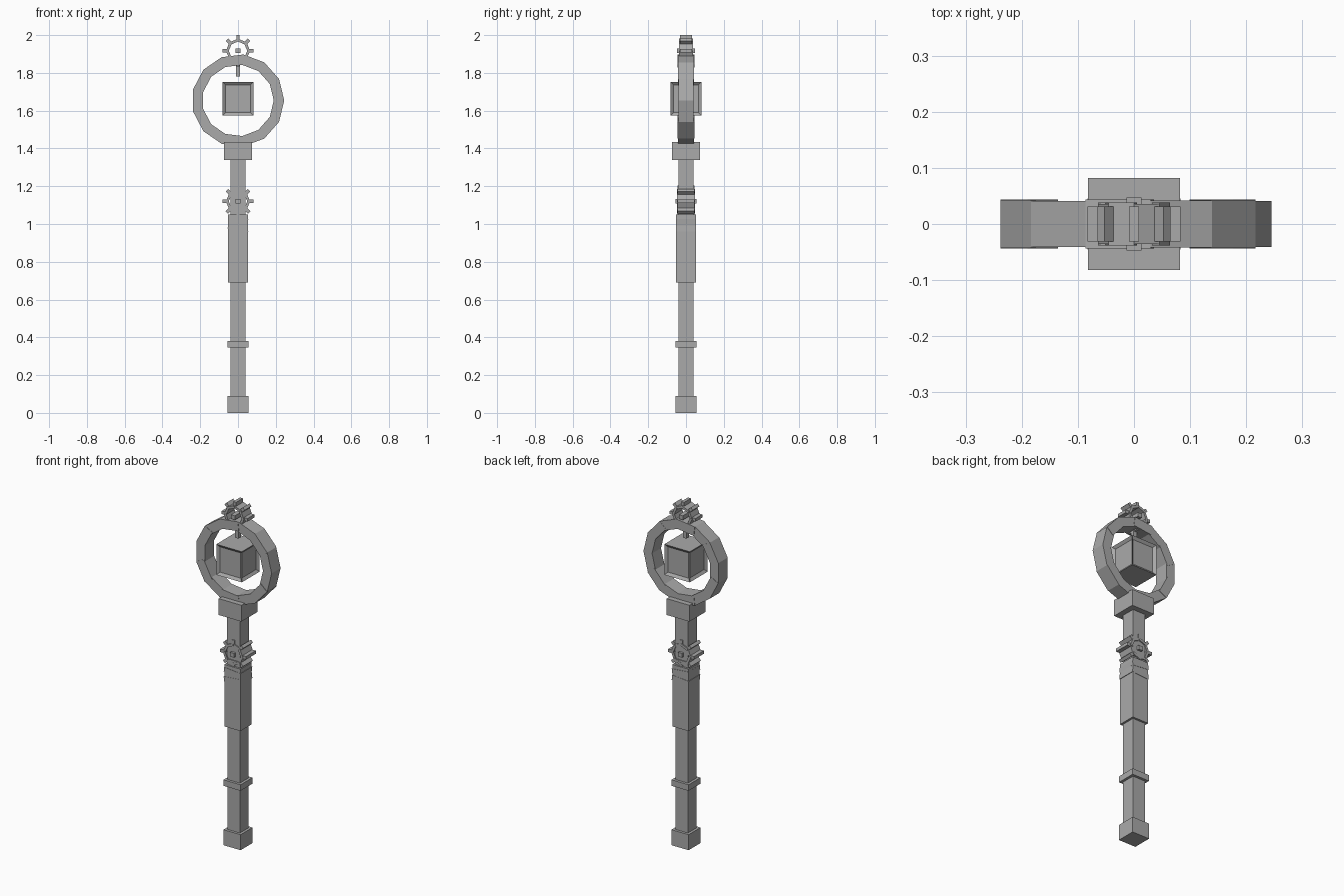
import bpy, bmesh, math
from mathutils import Matrix, Vector

if "Cube" in bpy.data.objects:
    bpy.data.objects.remove(bpy.data.objects["Cube"])

grey = bpy.data.materials.new("stone_grey")
grey.diffuse_color = (0.4, 0.4, 0.4, 1)
grey.use_nodes = True
grey.node_tree.nodes["Principled BSDF"].inputs["Base Color"].default_value = grey.diffuse_color


def finish(name, bm):
    bmesh.ops.recalc_face_normals(bm, faces=bm.faces)
    me = bpy.data.meshes.new(name)
    bm.to_mesh(me)
    bm.free()
    me.materials.append(grey)
    ob = bpy.data.objects.new(name, me)
    bpy.context.collection.objects.link(ob)
    return ob


def add_box(bm, centre, half, angle=0.0):
    """Box with half sizes, turned about the y axis."""
    m = (Matrix.Translation(centre) @ Matrix.Rotation(-angle, 4, 'Y')
         @ Matrix.Diagonal((half[0] * 2, half[1] * 2, half[2] * 2, 1)))
    bmesh.ops.create_cube(bm, size=1, matrix=m)


def post(name, z0, z1, half, angle=0.0):
    bm = bmesh.new()
    add_box(bm, (0, 0, (z0 + z1) / 2), (half, half, (z1 - z0) / 2), angle)
    return finish(name, bm)


def segment_ring(name, z, outer, inner, sides, depths):
    """Ring of overlapping straight blocks around the y axis."""
    bm = bmesh.new()
    flat = outer * math.cos(math.pi / sides)
    for i in range(sides):
        a = math.pi / sides * (2 * i + 1)
        r = (flat + inner) / 2
        add_box(bm, (r * math.cos(a), 0, z + r * math.sin(a)),
                ((flat - inner) / 2, depths[i % len(depths)],
                 outer * math.sin(math.pi / sides)), a)
    return finish(name, bm)


def cog(name, z, ring_depth, tooth_depth, hub_depth):
    """Small cog: eight-sided ring, eight teeth and a hub pin."""
    segment_ring(name + "_rim", z, 0.064, 0.045, 8, (ring_depth, ring_depth - 0.002))
    bm = bmesh.new()
    for i in range(8):
        a = i * math.pi / 4
        add_box(bm, (0.07 * math.cos(a), 0, z + 0.07 * math.sin(a)),
                (0.013, tooth_depth, 0.009), a)
    finish(name + "_teeth", bm)
    bm = bmesh.new()
    add_box(bm, (0, 0, z), (0.013, hub_depth, 0.012))
    finish(name + "_hub", bm)


# Handle, from the foot up
post("foot", 0, 0.09, 0.055)
post("lower_shaft", 0.09, 0.69, 0.040)
post("lower_band", 0.345, 0.38, 0.055)
post("grip", 0.69, 1.05, 0.052)
post("grip_wrap_low", 0.955, 0.985, 0.0535, math.radians(5))
post("grip_wrap_high", 1.005, 1.03, 0.0535, math.radians(-5))
post("neck_band", 1.065, 1.085, 0.046)
post("upper_shaft", 1.05, 1.34, 0.041)
post("collar", 1.34, 1.435, 0.073)

# Cog around the shaft and cog on top
cog("shaft_cog", 1.12, 0.048, 0.045, 0.055)
cog("top_cog", 1.917, 0.038, 0.031, 0.047)

# Large thirteen-sided ring
segment_ring("head_ring", 1.654, 0.245, 0.184, 13, (0.041, 0.043, 0.042, 0.044))

# Rod hanging from the ring
bm = bmesh.new()
add_box(bm, (0, 0, 1.835), (0.011, 0.011, 0.053))
finish("hanging_rod", bm)

# Floating cube with a sunken panel on each side
bm = bmesh.new()
add_box(bm, (0, 0, 1.663), (0.082, 0.082, 0.089))
bm.normal_update()
sides = [f for f in bm.faces if abs(f.normal.z) < 0.5]
bmesh.ops.inset_individual(bm, faces=sides, thickness=0.022)
for f in sides:
    bmesh.ops.translate(bm, verts=f.verts, vec=f.normal * -0.012)
finish("floating_cube", bm)
